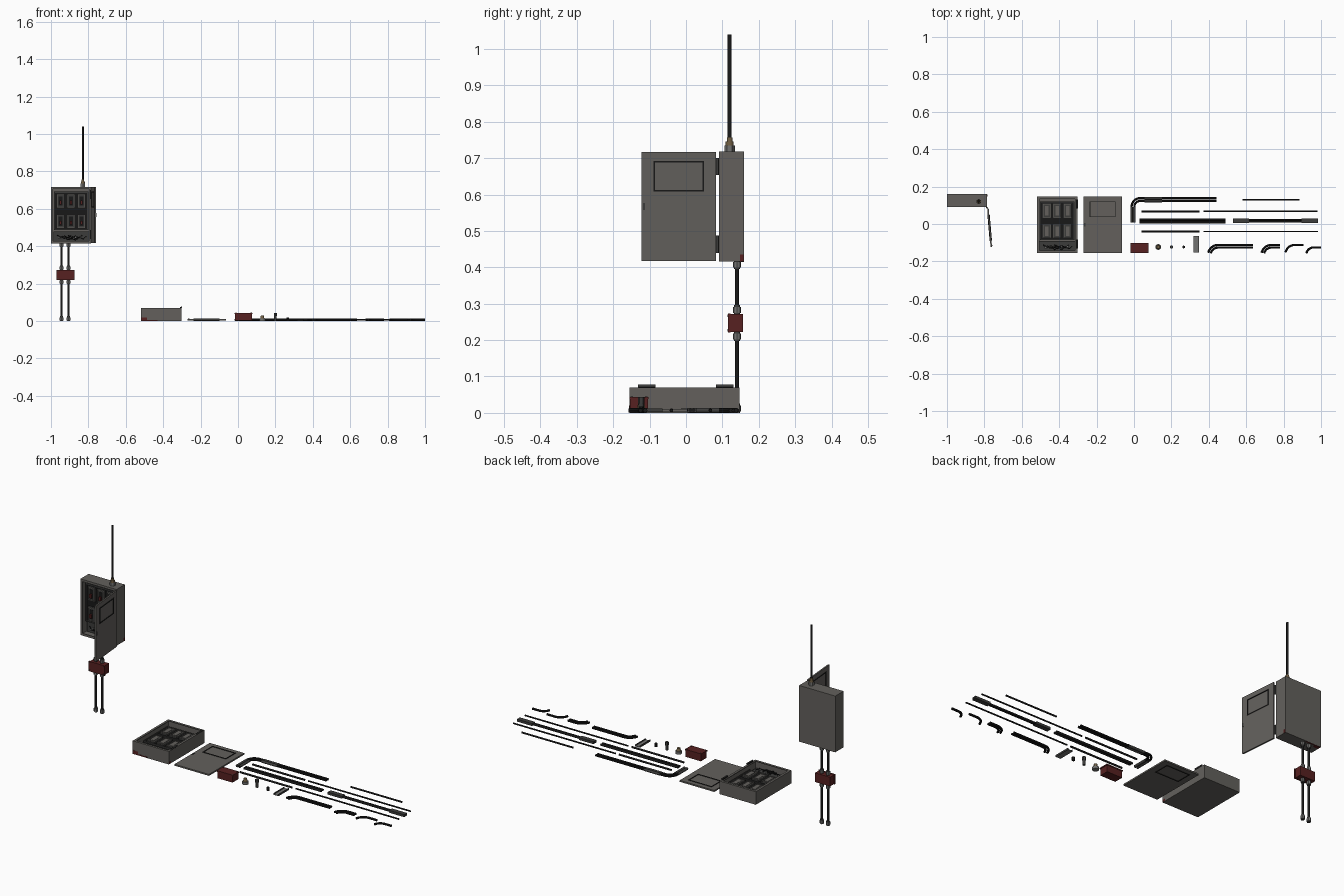
import bpy, bmesh
from math import radians, cos, sin
from mathutils import Matrix, Vector

cube = bpy.data.objects.get("Cube")
if cube:
    bpy.data.objects.remove(cube, do_unlink=True)


def material(name, r, g, b):
    m = bpy.data.materials.new(name)
    m.use_nodes = True
    m.diffuse_color = (r, g, b, 1)
    m.node_tree.nodes["Principled BSDF"].inputs["Base Color"].default_value = (r, g, b, 1)
    return m


GREY = material("painted grey", .125, .118, .108)
DARK = material("dark grey", .045, .045, .043)
BLACK = material("black", .009, .009, .009)
RED = material("dark red", .095, .015, .015)
STEEL = material("steel", .17, .17, .165)
BRASS = material("dull brass", .17, .12, .06)
I = Matrix.Identity(4)


def finish(name, me, mat, M):
    me.transform(M)
    me.shade_smooth()
    me.set_sharp_from_angle(angle=radians(35))
    me.materials.clear()
    me.materials.append(mat)
    ob = bpy.data.objects.new(name, me)
    bpy.context.collection.objects.link(ob)
    return ob


def block(name, c, size, mat, M=I):
    bm = bmesh.new()
    bmesh.ops.create_cube(bm, size=1)
    bmesh.ops.scale(bm, vec=size, verts=bm.verts)
    bmesh.ops.translate(bm, vec=c, verts=bm.verts)
    me = bpy.data.meshes.new(name)
    bm.to_mesh(me)
    bm.free()
    return finish(name, me, mat, M)


def rod(name, a, b, r, mat, M=I, sides=14, r2=None):
    a, b = Vector(a), Vector(b)
    bm = bmesh.new()
    bmesh.ops.create_cone(bm, cap_ends=True, segments=sides, radius1=r,
                          radius2=r if r2 is None else r2, depth=(b - a).length)
    turn = (b - a).to_track_quat('Z', 'Y').to_matrix().to_4x4()
    bmesh.ops.transform(bm, matrix=Matrix.Translation((a + b) / 2) @ turn, verts=bm.verts)
    me = bpy.data.meshes.new(name)
    bm.to_mesh(me)
    bm.free()
    return finish(name, me, mat, M)


def tube(name, pts, r, mat, M=I):
    cu = bpy.data.curves.new(name, 'CURVE')
    cu.dimensions = '3D'
    cu.bevel_depth, cu.bevel_resolution, cu.use_fill_caps = r, 2, True
    sp = cu.splines.new('POLY')
    sp.points.add(len(pts) - 1)
    for p, co in zip(sp.points, pts):
        p.co = (*co, 1)
    tmp = bpy.data.objects.new(name, cu)
    bpy.context.collection.objects.link(tmp)
    me = bpy.data.meshes.new_from_object(tmp)
    bpy.data.objects.remove(tmp, do_unlink=True)
    return finish(name, me, mat, M)


def arc(cx, cy, r, start, end, z=.007, n=8):
    angles = [radians(start + (end - start) * i / n) for i in range(n + 1)]
    return [(cx + r * cos(a), cy + r * sin(a), z) for a in angles]


def outline(name, c, w, h, t, depth, mat, M):
    for s in (-1, 1):
        block(name + "_side", (c[0] + s * w / 2, c[1], c[2]), (t, h + t, depth), mat, M)
        block(name + "_edge", (c[0], c[1] + s * h / 2, c[2]), (w + t, t, depth), mat, M)


# Cabinet: local x is width, y is height, z is depth towards its front
def cabinet(M, in_use):
    w, h, d, t = .215, .302, .07, .005
    block("cabinet_back", (0, 0, .004), (w, h, .008), GREY, M)
    for s in (-1, 1):
        block("cabinet_side", (s * (w - t) / 2, 0, d / 2), (t, h, d), GREY, M)
        block("cabinet_end", (0, s * (h - t) / 2, d / 2), (w, t, d), GREY, M)
    outline("cabinet_rim", (0, 0, d - .002), w - .014, h - .014, .01, .004, GREY, M)
    # dead front with six breakers
    block("breaker_panel", (0, .022, .028), (.182, .206, .03), BLACK, M)
    block("wiring_plate", (0, -.115, .02), (.19, .055, .024), DARK, M)
    outline("panel_frame", (0, .022, .045), .178, .2, .006, .006, DARK, M)
    for x in (-.056, 0, .056):
        for y in (-.034, .075):
            block("breaker", (x, y, .046), (.043, .076, .01), DARK, M)
            outline("breaker_edge", (x, y, .052), .038, .07, .004, .003, GREY, M)
            block("breaker_face", (x, y, .0515), (.02, .05, .002), BLACK if in_use else GREY, M)
            if in_use:
                block("breaker_switch", (x, y - .008, .056), (.012, .02, .01), RED, M)
    # terminals and loose wiring
    for x in (-.06, .02, .05):
        block("terminal", (x, -.12, .037), (.018, .012, .012), STEEL, M)
    for k in range(5):
        x, y = -.075 + .02 * k, -.108 - .006 * (k % 3)
        tube("wire", [(x, y, .04), (x + .02, y - .012, .045), (x + .04, y - .004, .046),
                      (x + .06, y - .014, .042), (x + .075, y, .036)], .0025, BLACK, M)
    # hinge knuckles
    for y in (-.104, .11):
        block("hinge_leaf", (w / 2 - .003, y, d + .002), (.006, .046, .006), BLACK, M)
        rod("hinge_pin", (w / 2, y - .024, d + .004), (w / 2, y + .024, d + .004), .004, DARK, M)
    # red patches by the lower back edge
    block("lower_patch", (-.09, -h / 2, .011), (.03, .002, .018), RED, M)
    block("lower_strip", (-.06, -h / 2, .004), (.08, .002, .006), RED, M)
    block("side_patch", (w / 2, -h / 2 + .01, .007), (.002, .018, .01), RED, M)


# Door with a framed window, outlined on both faces
def door(M):
    block("door_panel", (0, 0, .004), (.205, .3, .008), GREY, M)
    for z in (.009, -.0005):
        outline("window_frame", (0, .083, z), .135, .08, .0045, .003, BLACK, M)
    block("door_latch", (-.096, 0, .009), (.006, .02, .003), DARK, M)


# Junction box: local z faces the front
def junction(M):
    block("junction_body", (0, 0, .018), (.09, .049, .036), RED, M)
    block("junction_lid", (0, 0, .038), (.096, .053, .006), RED, M)
    for x in (-.041, .041):
        for y in (-.02, .02):
            rod("lid_screw", (x, y, .04), (x, y, .0425), .003, DARK, M, 8)


UP = Matrix.Rotation(radians(90), 4, 'X')
place = Matrix.Translation

# Mounted cabinet, open door and loose copies lying flat
cabinet(place((-.8925, .16, .567)) @ UP, True)
cabinet(place((-.4105, -.004, 0)), False)
door(place((-.785, .084, .567)) @ Matrix.Rotation(radians(95), 4, 'Z') @ place((-.105, 0, 0)) @ UP)
door(place((-.1675, -.004, .002)))
junction(place((-.922, .157, .247)) @ UP)
junction(place((.03, -.129, .003)))

# Antenna
rod("antenna_base", (-.83, .12, .717), (-.83, .12, .735), .014, STEEL, sides=6)
rod("antenna_collar", (-.83, .12, .735), (-.83, .12, .745), .011, BRASS)
rod("antenna_ferrule", (-.83, .12, .745), (-.83, .12, .756), .008, BRASS)
rod("antenna_mast", (-.83, .12, .75), (-.83, .12, 1.04), .0055, BLACK)

# Conduits below the mounted cabinet
for x in (-.943, -.906):
    rod("conduit", (x, .14, 0), (x, .14, .418), .006, BLACK)
    for z in (.012, .21, .283, .407):
        rod("conduit_connector", (x, .14, z - .008), (x, .14, z + .008), .011, STEEL, sides=8)
        rod("connector_sleeve", (x, .14, z - .012), (x, .14, z + .014), .008, DARK)

# Twin conduit with a corner bend and coupling sleeves
for r in (.045, .03):
    x, y = .032 - r, .093 + r
    tube("corner_conduit", [(x, .009, .007)] + arc(.032, .093, r, 180, 90) + [(.44, y, .007)], .006, BLACK)
    rod("end_sleeve", (x, .009, .007), (x, .09, .007), .007, DARK)
    rod("middle_sleeve", (.056, y, .007), (.15, y, .007), .007, DARK)

# Straight loose conduits: start, end, y, radius
for a, b, y, r in ((.58, .885, .13, .0045), (.04, .35, .067, .005), (.372, .98, .067, .004),
                   (.04, .35, -.04, .005), (.372, .985, -.04, .004),
                   (.03, .49, .023, .006), (.03, .49, .009, .006),
                   (.53, .985, .021, .005), (.53, .985, .012, .005)):
    rod("loose_conduit", (a, y, .007), (b, y, .007), r, BLACK)
for a, b in ((.53, .615), (.895, .985)):
    block("joining_sleeve", ((a + b) / 2, .017, .007), (b - a, .025, .013), DARK)

# Loose bends: left edge, right end, top y, radii
for x0, x1, top, radii in ((.39, .635, -.112, (.053, .039)), (.675, .78, -.112, (.053, .039)),
                           (.803, .905, -.112, (.05,)), (.915, 1, -.125, (.04,))):
    big = radii[0]
    for r in radii:
        cx, cy = x0 + big + .006, top - big
        tube("bent_conduit", arc(cx, cy, r, 168, 90) + [(x1, cy + r, .007)], .006, BLACK)

# Loose fittings
rod("large_fitting", (.13, -.123, 0), (.13, -.123, .014), .016, STEEL, sides=12)
rod("large_fitting_neck", (.13, -.123, .014), (.13, -.123, .03), .011, BRASS, r2=.008)
rod("tall_fitting", (.2, -.123, 0), (.2, -.123, .03), .007, DARK)
rod("tall_fitting_cap", (.2, -.123, .026), (.2, -.123, .043), .0095, DARK, sides=6)
rod("small_fitting", (.265, -.123, 0), (.265, -.123, .018), .008, BLACK, sides=6)

# Mounting channel
block("mounting_strip", (.333, -.108, .004), (.028, .088, .004), STEEL)
for x in (.32, .346):
    block("mounting_lip", (x, -.108, .007), (.003, .088, .01), DARK)
